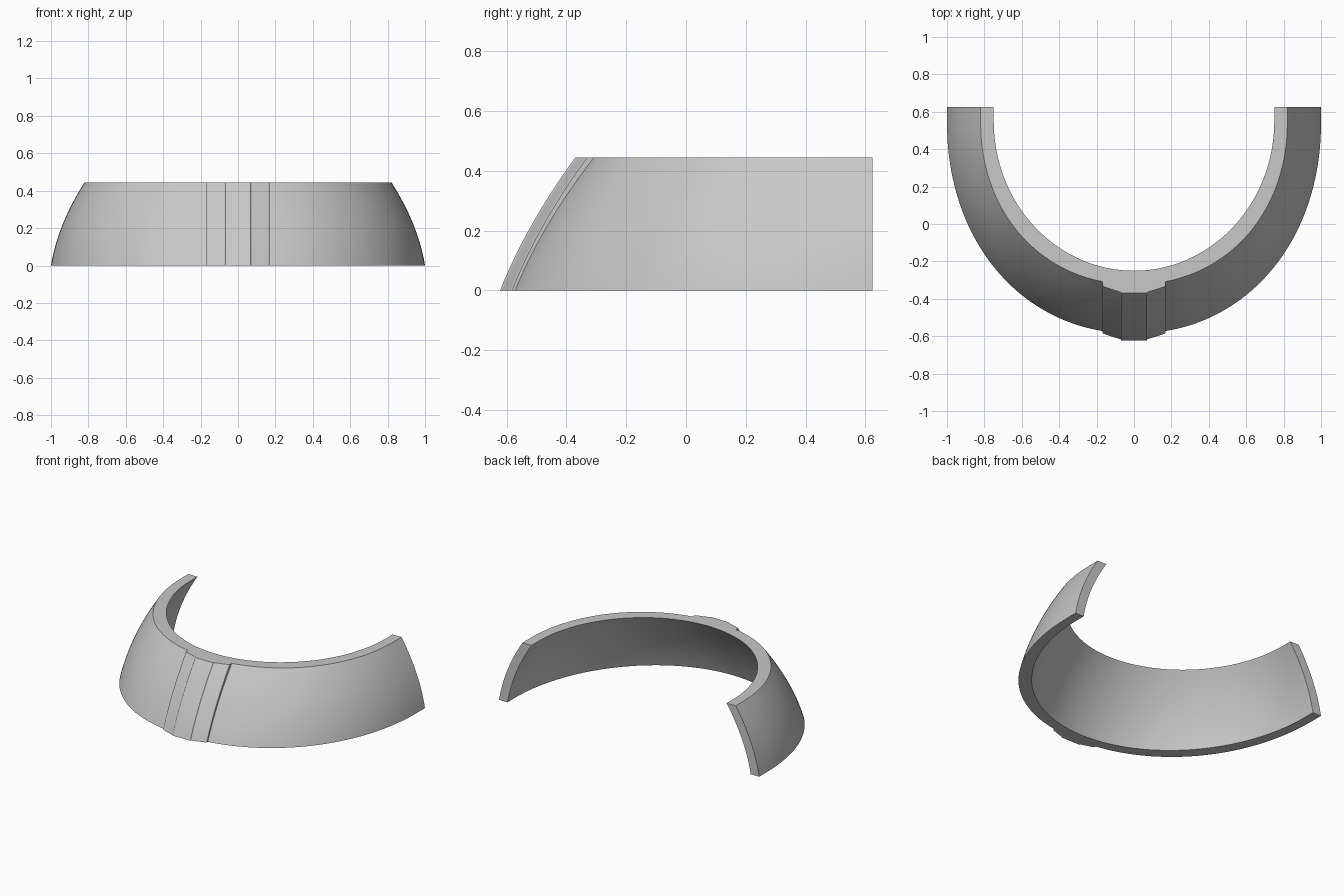
import bpy, bmesh, math

cube = bpy.data.objects.get("Cube")
if cube:
    bpy.data.objects.remove(cube)

HEIGHT, BACK, CENTRE = 0.445, 0.625, 0.55
ROWS, STEPS = 16, 96

grey = bpy.data.materials.new("plain grey")
grey.use_nodes = True
colour = (0.58, 0.58, 0.58, 1)
grey.diffuse_color = colour
grey.node_tree.nodes["Principled BSDF"].inputs["Base Color"].default_value = colour


def ease(t, c):
    """Curved slope from 0 to 1, bulging outward."""
    return c * t + (1 - c) * t * t


def radii(t, inner):
    if inner:
        return 0.935 - 0.185 * ease(t, 0.41), 1.07 - 0.27 * ease(t, 0.7), 2.0
    return 1 - 0.18 * ease(t, 0.41), 1.135 - 0.262 * ease(t, 0.7), 2.1


def outline(t, inner):
    """Horseshoe line at relative height t, open at the back."""
    a, b, power = radii(t, inner)
    z = t * HEIGHT
    pts = [(a, BACK, z)]
    for i in range(STEPS + 1):
        ang = math.pi * i / STEPS
        c, s = math.cos(ang), max(math.sin(ang), 0)
        x = math.copysign(abs(c) ** (2 / power), c)
        pts.append((a * x, CENTRE - b * s ** (2 / power), z))
    return pts + [(-a, BACK, z)]


def loft(name, sections):
    """Join closed sections from bottom to top and cap both ends."""
    bm = bmesh.new()
    rings = [[bm.verts.new(p) for p in sec] for sec in sections]
    n = len(rings[0])
    for low, high in zip(rings, rings[1:]):
        for i in range(n):
            j = (i + 1) % n
            bm.faces.new((low[i], low[j], high[j], high[i]))
    # Each section is an outer line followed by the reversed inner line
    for ring in (rings[0], rings[-1]):
        for i in range(n // 2 - 1):
            bm.faces.new((ring[i], ring[i + 1], ring[n - 2 - i], ring[n - 1 - i]))
    bmesh.ops.recalc_face_normals(bm, faces=bm.faces)
    mesh = bpy.data.meshes.new(name)
    bm.to_mesh(mesh)
    bm.free()
    obj = bpy.data.objects.new(name, mesh)
    mesh.materials.append(grey)
    bpy.context.collection.objects.link(obj)
    bpy.ops.object.select_all(action="DESELECT")
    obj.select_set(True)
    bpy.context.view_layer.objects.active = obj
    bpy.ops.object.shade_smooth_by_angle(angle=math.radians(20))
    return obj


levels = [i / ROWS for i in range(ROWS + 1)]

# Curved open band
loft("curved_band", [outline(t, False) + outline(t, True)[::-1] for t in levels])

# Raised front plate: flat centre, small steps, angled sides
half = [(0.168, 0.04), (0.163, 0.035), (0.073, 0.006), (0.068, 0.0)]
front = half + [(-x, d) for x, d in reversed(half)]


def plate_section(t):
    y = -0.622 + 0.252 * ease(t, 0.7)
    z = t * HEIGHT
    outer = [(x, y + d, z) for x, d in front]
    return outer + [(x, y + 0.08, z) for x, d in reversed(front)]


loft("front_plate", [plate_section(t) for t in levels])
